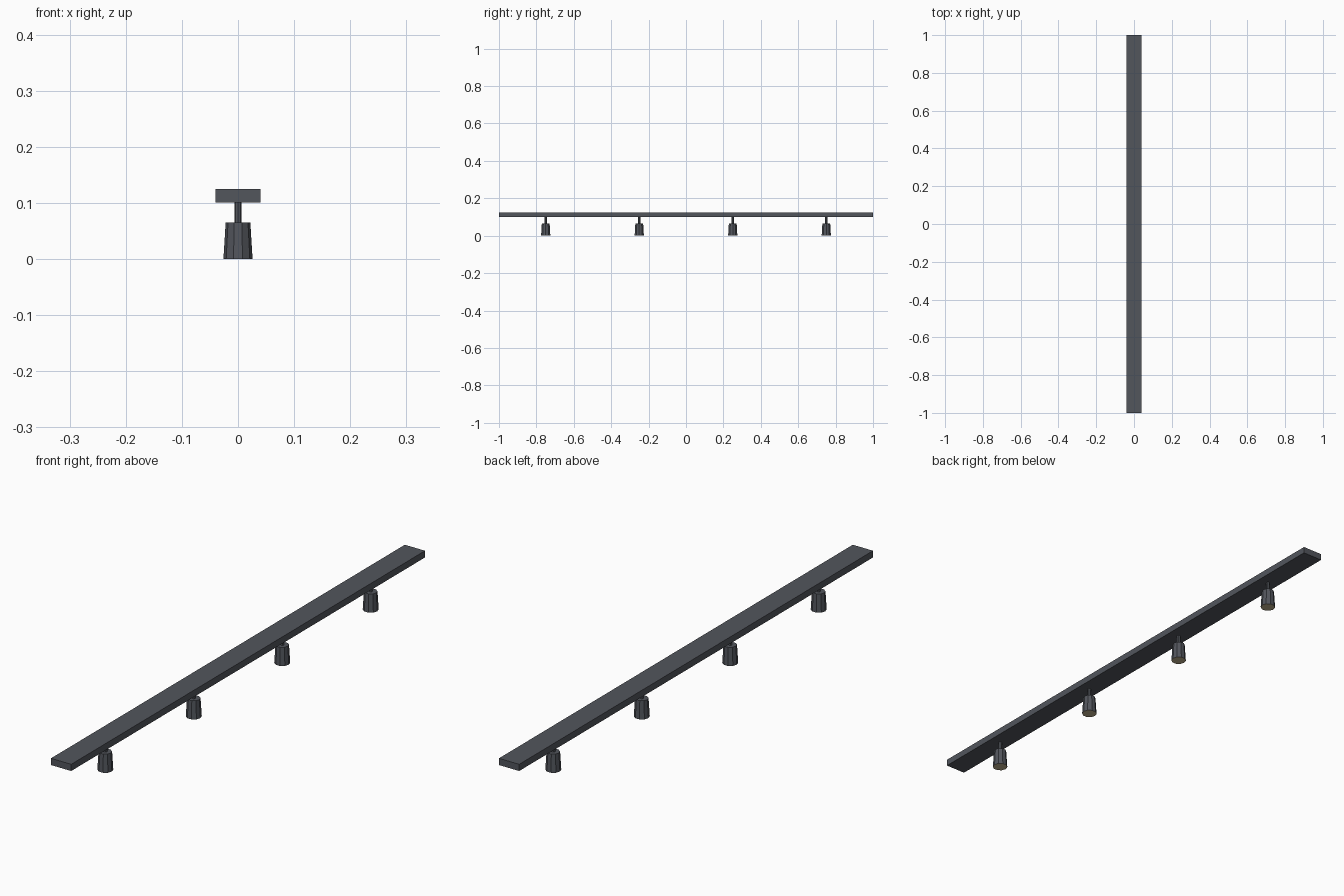
import bpy, bmesh, math

if "Cube" in bpy.data.objects:
    bpy.data.objects.remove(bpy.data.objects["Cube"])


def material(name, rgb):
    m = bpy.data.materials.new(name)
    m.diffuse_color = (*rgb, 1)
    m.use_nodes = True
    m.node_tree.nodes["Principled BSDF"].inputs["Base Color"].default_value = m.diffuse_color
    return m


metal = material("dark_grey_metal", (0.085, 0.092, 0.108))
glow = material("warm_lens", (0.52, 0.43, 0.27))


def finish(name, bm, mats):
    me = bpy.data.meshes.new(name)
    bm.to_mesh(me)
    bm.free()
    ob = bpy.data.objects.new(name, me)
    for m in mats:
        me.materials.append(m)
    bpy.context.collection.objects.link(ob)
    return ob


def frustum(name, sides, r_bottom, r_top, z0, z1, y, mats):
    bm = bmesh.new()
    bmesh.ops.create_cone(bm, cap_ends=True, segments=sides,
                          radius1=r_bottom, radius2=r_top, depth=z1 - z0)
    # put a corner on the x axis
    a = math.atan2(bm.verts[:][0].co.y, bm.verts[:][0].co.x)
    for v in bm.verts:
        x, yy = v.co.x, v.co.y
        v.co.x = x * math.cos(a) + yy * math.sin(a)
        v.co.y = yy * math.cos(a) - x * math.sin(a) + y
        v.co.z += (z0 + z1) / 2
    # the downward face is the lens where a second colour is given
    if len(mats) > 1:
        for f in bm.faces:
            f.normal_update()
            if f.normal.z < -0.9:
                f.material_index = 1
    return finish(name, bm, mats)


# ceiling rail
bm = bmesh.new()
bmesh.ops.create_cube(bm, size=1)
for v in bm.verts:
    v.co = (v.co.x * 0.08, v.co.y * 2, v.co.z * 0.024 + 0.113)
finish("rail", bm, [metal])

# four spotlights, each a stem and a tapered lamp head
for i in range(4):
    y = -0.75 + 0.5 * i
    frustum(f"stem_{i + 1}", 8, 0.0065, 0.0065, 0.065, 0.101, y, [metal])
    frustum(f"lamp_head_{i + 1}", 10, 0.026, 0.022, 0, 0.065, y, [metal, glow])
